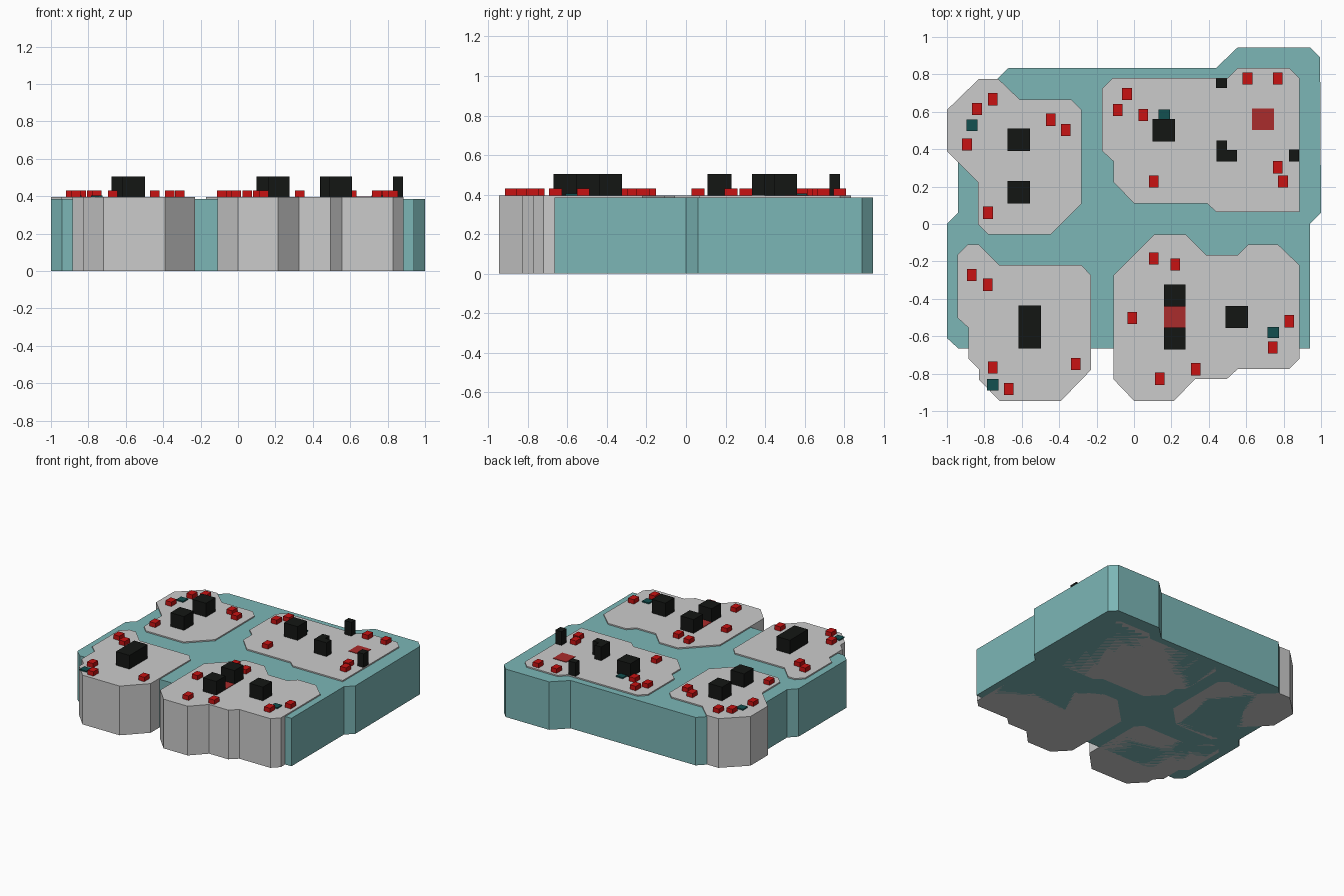
import bpy, bmesh

def mat(name, rgb):
    m = bpy.data.materials.new(name)
    m.diffuse_color = (*rgb, 1)
    return m

TEAL = mat("teal", (0.2, 0.47, 0.47))
DARK_TEAL = mat("dark_teal", (0.006, 0.08, 0.08))
RED = mat("red", (0.58, 0.006, 0.006))
DULL_RED = mat("dull_red", (0.4, 0.025, 0.025))
BLACK = mat("black", (0.007, 0.008, 0.007))

def prism(name, outline, z0, z1, material=None):
    """Extrude a plan outline from z0 to z1."""
    bm = bmesh.new()
    face = bm.faces.new([bm.verts.new((x, y, z0)) for x, y in outline])
    ext = bmesh.ops.extrude_face_region(bm, geom=[face])["geom"]
    bmesh.ops.translate(bm, vec=(0, 0, z1 - z0),
                        verts=[v for v in ext if isinstance(v, bmesh.types.BMVert)])
    bmesh.ops.recalc_face_normals(bm, faces=bm.faces)
    me = bpy.data.meshes.new(name)
    bm.to_mesh(me)
    bm.free()
    ob = bpy.data.objects.new(name, me)
    bpy.context.collection.objects.link(ob)
    if material:
        me.materials.append(material)
    return ob

def box(name, x, y, sx, sy, z1, material):
    a, b = sx / 2, sy / 2
    prism(name, [(x - a, y - b), (x + a, y - b), (x + a, y + b), (x - a, y + b)],
          DECK, z1, material)

DECK = 0.395

# Teal base slab
prism("water_base", [(-1, 0), (-.94, .06), (-.94, .57), (-.67, .835), (.44, .835),
      (.555, .945), (.94, .945), (.995, .89), (1, .06), (.94, 0),
      (.94, -.665), (-.94, -.665), (-1, -.61)], 0, 0.385, TEAL)

# Grey islands
prism("island_back_left", [(-1, .61), (-.83, .775), (-.725, .775), (-.61, .665),
      (-.335, .665), (-.28, .61), (-.28, .11), (-.445, -.055), (-.78, -.055),
      (-.835, 0), (-.835, .225), (-1, .39)], 0, DECK)
prism("island_back_right", [(-.17, .725), (-.115, .78), (.5, .78), (.555, .835),
      (.83, .835), (.885, .78), (.885, .065), (.44, .065), (.39, .11), (0, .11),
      (-.11, .225), (-.11, .335), (-.17, .39)], 0, DECK)
prism("island_front_left", [(-.945, -.165), (-.89, -.11), (-.83, -.11), (-.72, -.22),
      (-.28, -.22), (-.23, -.275), (-.23, -.78), (-.39, -.945), (-.72, -.945),
      (-.83, -.83), (-.83, -.775), (-.885, -.72), (-.885, -.555), (-.945, -.5)], 0, DECK)
prism("island_front_right", [(-.11, -.275), (.11, -.055), (.275, -.055), (.385, -.165),
      (.555, -.165), (.61, -.11), (.77, -.11), (.885, -.22), (.885, -.72), (.83, -.775),
      (.555, -.775), (.495, -.83), (.325, -.83), (.215, -.945), (0, -.945),
      (-.11, -.83)], 0, DECK)

# Small red blocks
for x, y in [(-.755, .667), (-.84, .615), (-.893, .425), (-.445, .557), (-.365, .503),
             (-.78, .06), (-.037, .695), (-.087, .61), (.05, .583), (.105, .227),
             (.607, .778), (.768, .778), (.768, .303), (.797, .227),
             (-.867, -.272), (-.782, -.325), (-.755, -.768), (-.67, -.882),
             (-.312, -.748), (.105, -.185), (.22, -.217), (-.01, -.502), (.83, -.52),
             (.742, -.66), (.33, -.777), (.137, -.827)]:
    box("red_block", x, y, .052, .065, .43, RED)

# Flat dark teal tiles
for x, y in [(-.866, .528), (.162, .583), (-.755, -.86), (.745, -.58)]:
    box("teal_tile", x, y, .06, .06, .405, DARK_TEAL)

# Flat dull red pads
for x, y in [(.69, .56), (.218, -.497)]:
    box("red_pad", x, y, .117, .117, .399, DULL_RED)

# Tall black blocks
for x, y, sx, sy in [(-.617, .45, .12, .12), (-.617, .17, .12, .12), (.16, .502, .12, .12),
                     (-.558, -.55, .12, .23), (.218, -.383, .117, .117),
                     (.218, -.612, .117, .117), (.55, -.497, .12, .117),
                     (.468, .752, .06, .052), (.855, .365, .055, .064)]:
    box("black_block", x, y, sx, sy, .505, BLACK)

# L-shaped black block
prism("black_corner_block", [(.44, .335), (.552, .335), (.552, .395), (.498, .395),
      (.498, .447), (.44, .447)], DECK, .505, BLACK)
